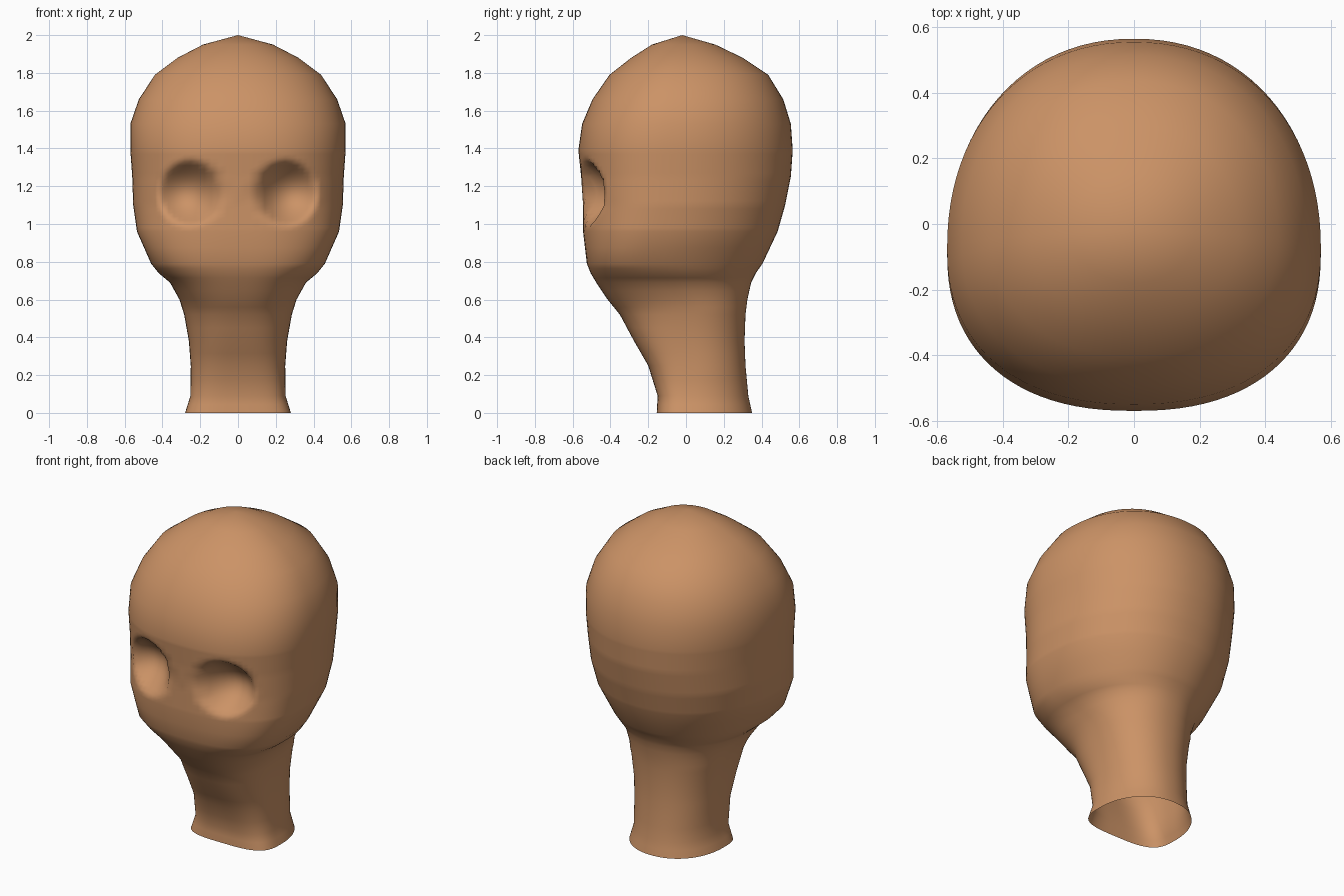
import bpy
import bmesh
from math import cos, sin, pi

if "Cube" in bpy.data.objects:
    bpy.data.objects.remove(bpy.data.objects["Cube"])

SEGMENTS = 96

# Body profile: height, half width, front y, back y
PROFILE = [
    (0, .28, -.155, .35), (.09, .252, -.15, .33), (.25, .25, -.2, .315),
    (.38, .26, -.275, .31), (.52, .285, -.35, .315), (.6, .31, -.415, .325),
    (.69, .36, -.475, .345), (.74, .42, -.505, .37), (.79, .46, -.525, .405),
    (.96, .535, -.545, .485), (1.1, .555, -.545, .525), (1.25, .56, -.555, .555),
    (1.39, .57, -.57, .565), (1.53, .57, -.55, .555), (1.66, .525, -.495, .515),
    (1.79, .44, -.405, .435), (1.88, .32, -.29, .3), (1.95, .185, -.18, .155),
]

# Section shape: height, y of the widest point, squareness of the front
SHAPE = [(0, .03, 3.4), (.25, .05, 3), (.55, .02, 2.5), (.79, -.17, 2.7),
         (1.1, -.1, 2.4), (1.5, -.08, 2.3), (2, -.02, 2)]


def sample(table, z):
    """Interpolate the columns of a height table."""
    for low, high in zip(table, table[1:]):
        if z <= high[0]:
            t = (z - low[0]) / (high[0] - low[0])
            return [a + (b - a) * t for a, b in zip(low[1:], high[1:])]
    return table[-1][1:]


def power(value, exponent):
    return (1 if value >= 0 else -1) * abs(value) ** exponent


def socket_depth(x, z):
    """Depth of the mirrored eye hollows."""
    across = (abs(x) - .255) / .165
    upward = (z - 1.165) / .175
    fall = max(0, 1 - across ** 2 - upward ** 2)
    return .14 * fall ** 1.1


def section(z):
    """Points of one horizontal section, round behind and squarer in front."""
    width, front, back = sample(PROFILE, z)
    middle, square = sample(SHAPE, z)
    points = []
    for i in range(SEGMENTS):
        angle = 2 * pi * i / SEGMENTS
        c, s = cos(angle), sin(angle)
        n = 2.15 if s > 0 else square
        x = width * power(c, 2 / n)
        reach = back - middle if s > 0 else middle - front
        y = middle + reach * power(s, 2 / n)
        if s < 0:
            y += socket_depth(x, z)
        points.append((x, y, z))
    return points


# Section heights, finer across the eye hollows
heights = []
for low, high in zip(PROFILE, PROFILE[1:]):
    steps = 7 if .9 < low[0] < 1.3 else 2 if low[0] < .9 else 1
    heights += [low[0] + (high[0] - low[0]) * k / steps for k in range(steps)]
heights.append(PROFILE[-1][0])

# Head and neck, open at the base and closed at the crown
bm = bmesh.new()
rings = [[bm.verts.new(p) for p in section(z)] for z in heights]
crown = bm.verts.new((0, -.02, 2))
for i in range(SEGMENTS):
    j = (i + 1) % SEGMENTS
    for lower, upper in zip(rings, rings[1:]):
        bm.faces.new((lower[i], lower[j], upper[j], upper[i]))
    bm.faces.new((rings[-1][i], rings[-1][j], crown))
for face in bm.faces:
    face.smooth = True

mesh = bpy.data.meshes.new("head_and_neck")
bm.to_mesh(mesh)
bm.free()
head = bpy.data.objects.new("head_and_neck", mesh)
bpy.context.collection.objects.link(head)

# Skin colour
skin = bpy.data.materials.new("tan_skin")
skin.use_nodes = True
colour = (.6, .29, .133, 1)
skin.diffuse_color = colour
skin.node_tree.nodes["Principled BSDF"].inputs["Base Color"].default_value = colour
mesh.materials.append(skin)
